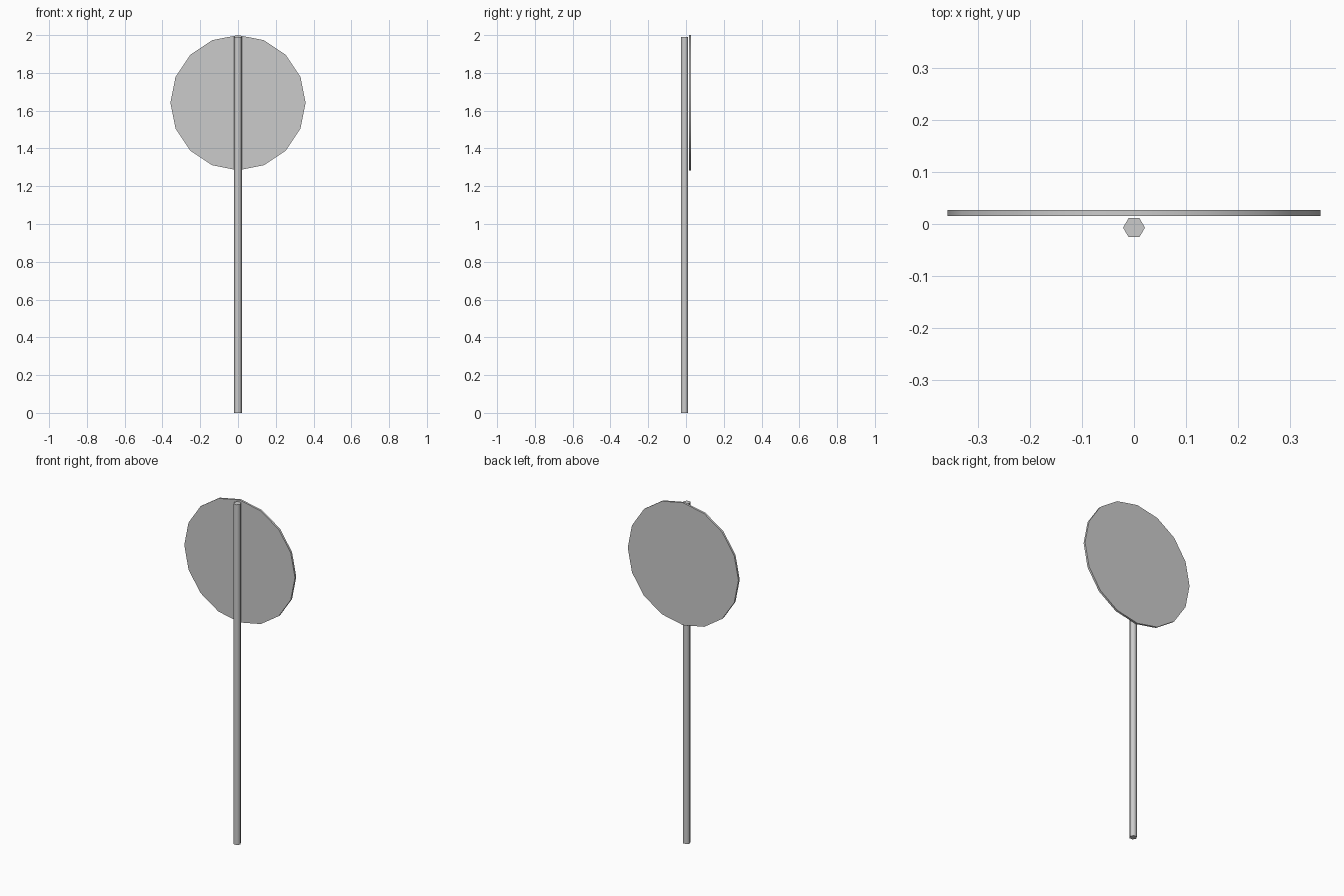
import bpy
from math import radians, pi

if "Cube" in bpy.data.objects:
    bpy.data.objects.remove(bpy.data.objects["Cube"])


def cylinder(name, sides, radius, depth, location, rotation, smooth_angle):
    bpy.ops.mesh.primitive_cylinder_add(vertices=sides, radius=radius, depth=depth,
                                        location=location, rotation=rotation)
    obj = bpy.context.object
    obj.name = name
    bpy.ops.object.transform_apply(location=False, rotation=True, scale=True)
    bpy.ops.object.shade_smooth_by_angle(angle=radians(smooth_angle))
    return obj


# Hexagonal post with corners pointing left and right
cylinder("post", 6, 0.021, 1.99, (0, -0.007, 0.995), (0, 0, pi / 2), 65)

# Thin 16-sided sign plate behind the post, one corner at the very top
cylinder("sign_plate", 16, 0.358, 0.012, (0, 0.021, 1.642), (pi / 2, 0, 0), 30)
